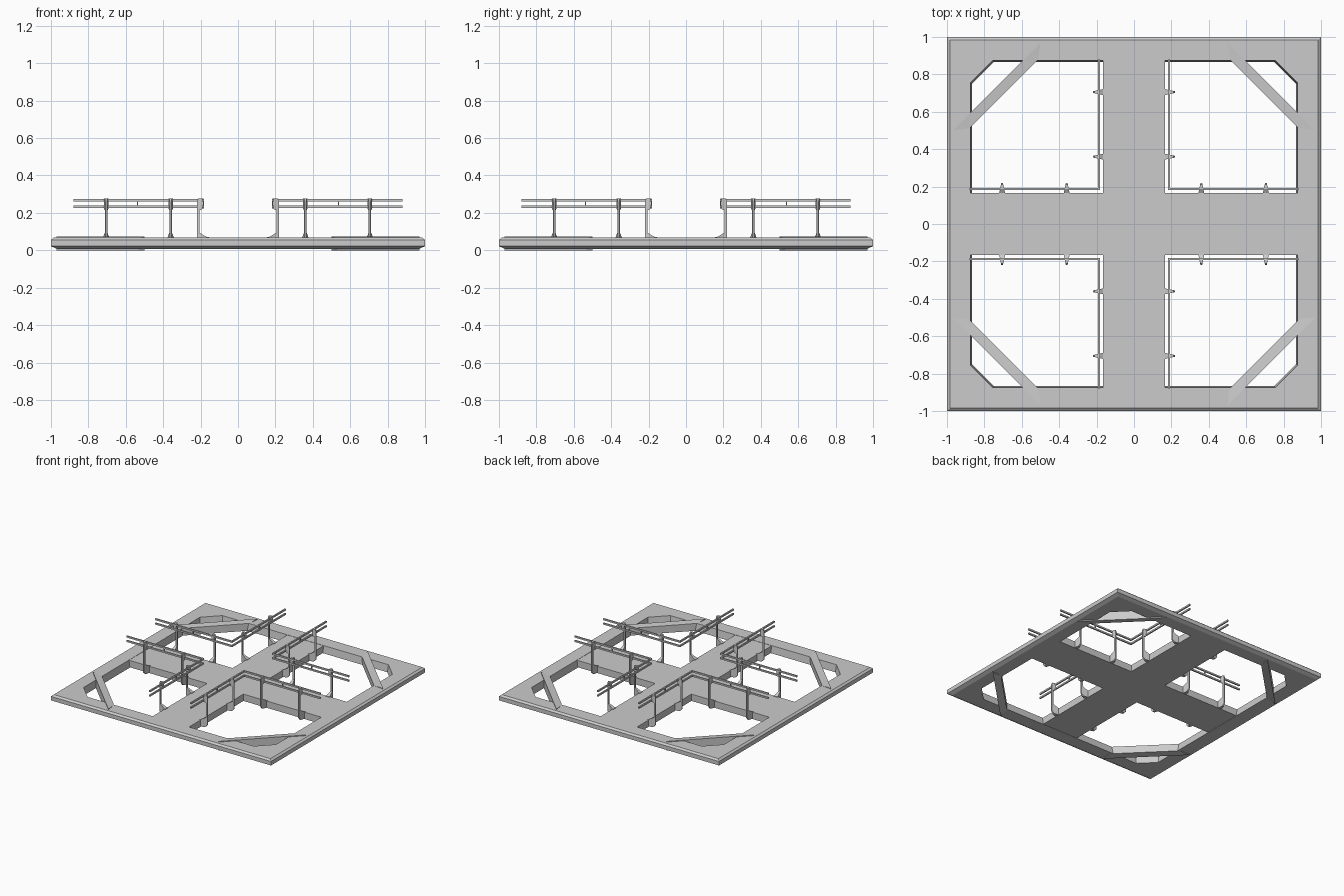
import bpy
import bmesh
from math import pi
from mathutils import Matrix, Vector

old = bpy.data.objects.get("Cube")
if old:
    bpy.data.objects.remove(old, do_unlink=True)

GREY = (0.6, 0.6, 0.6, 1)
metal = bpy.data.materials.new("light_grey_metal")
metal.use_nodes = True
metal.diffuse_color = GREY
metal.node_tree.nodes["Principled BSDF"].inputs["Base Color"].default_value = GREY


def make_object(name, bm):
    bmesh.ops.recalc_face_normals(bm, faces=bm.faces)
    mesh = bpy.data.meshes.new(name)
    bm.to_mesh(mesh)
    bm.free()
    mesh.materials.append(metal)
    obj = bpy.data.objects.new(name, mesh)
    bpy.context.collection.objects.link(obj)
    return obj


def bridge(bm, rings, closed=False):
    """Skin a list of equal point rings; cap the ends unless closed."""
    loops = [[bm.verts.new(p) for p in ring] for ring in rings]
    n = len(loops[0])
    pairs = list(zip(loops, loops[1:]))
    if closed:
        pairs.append((loops[-1], loops[0]))
    else:
        bm.faces.new(loops[0])
        bm.faces.new(loops[-1])
    for a, b in pairs:
        for i in range(n):
            j = (i + 1) % n
            bm.faces.new((a[i], a[j], b[j], b[i]))


def box(bm, lo, hi):
    lo, hi = Vector(lo), Vector(hi)
    size = Matrix.Diagonal((*(hi - lo), 1))
    bmesh.ops.create_cube(bm, size=1, matrix=Matrix.Translation((lo + hi) / 2) @ size)


def four_ways(name, bm):
    """Place four copies turned by quarter turns around the centre."""
    first = make_object(name + "_1", bm)
    for k in range(1, 4):
        copy = bpy.data.objects.new(f"{name}_{k + 1}", first.data)
        copy.rotation_euler.z = k * pi / 2
        bpy.context.collection.objects.link(copy)


def octagon(half, corner, z):
    """Square ring with cut corners, as eight points."""
    pts = []
    for k in range(4):
        turn = Matrix.Rotation(k * pi / 2, 3, "Z")
        pts += [turn @ Vector((half, corner, z)), turn @ Vector((corner, half, z))]
    return pts


# Outer square frame: chamfered rim outside, cut-corner opening inside
bm = bmesh.new()
rim = [(0.97, 0.008), (1.0, 0.022), (1.0, 0.055), (0.985, 0.068)]
rings = [octagon(h, h - 0.0005, z) for h, z in rim]
rings += [octagon(0.875, 0.755, 0.068), octagon(0.867, 0.75, 0.008)]
bridge(bm, rings, closed=True)
make_object("outer_frame", bm)

# Crossing walkways as one plus-shaped slab
bm = bmesh.new()
W, END = 0.165, 0.882


def plus(z):
    pts = []
    for k in range(4):
        turn = Matrix.Rotation(k * pi / 2, 3, "Z")
        pts += [turn @ Vector(p) for p in ((END, -W, z), (END, W, z), (W, W, z))]
    return pts


bridge(bm, [plus(0.010), plus(0.066)])
make_object("cross_walkway", bm)

# Diagonal corner braces with slightly tilted tops
bm = bmesh.new()
section = [(0.983, 0.26, 0.008), (1.039, 0.332, 0.0),
           (1.039, 0.332, 0.074), (0.983, 0.26, 0.068)]
diagonal = Matrix.Rotation(pi / 4, 3, "Z")
bridge(bm, [[diagonal @ Vector((s, side * half, z)) for s, half, z in section]
            for side in (-1, 1)])
four_ways("corner_brace", bm)

# Railing posts: tapered outwards, with a foot below and a bracket above
bm = bmesh.new()
profile = [(0.155, 0.012), (0.2, 0.014), (0.219, 0.034), (0.219, 0.262),
           (0.212, 0.278), (0.185, 0.278), (0.185, 0.222), (0.206, 0.214),
           (0.206, 0.094), (0.165, 0.07), (0.155, 0.07)]


def post_ring(x, sx, sy):
    return [(x + sx * (0.018 - (d - 0.155) * 0.21), sy * d, z) for d, z in profile]


for x in (0.36, 0.705):
    for sy in (-1, 1):
        bridge(bm, [post_ring(x, -1, sy), post_ring(x, 1, sy)])
four_ways("railing_posts", bm)

# Twin handrails with small ties at mid span
bm = bmesh.new()
for sy in (-1, 1):
    y0, y1 = sorted((sy * 0.181, sy * 0.192))
    for z in (0.226, 0.262):
        box(bm, (0.181, y0, z), (0.88, y1, z + 0.013))
    box(bm, (0.535, y0, 0.232), (0.541, y1, 0.268))
four_ways("handrails", bm)
